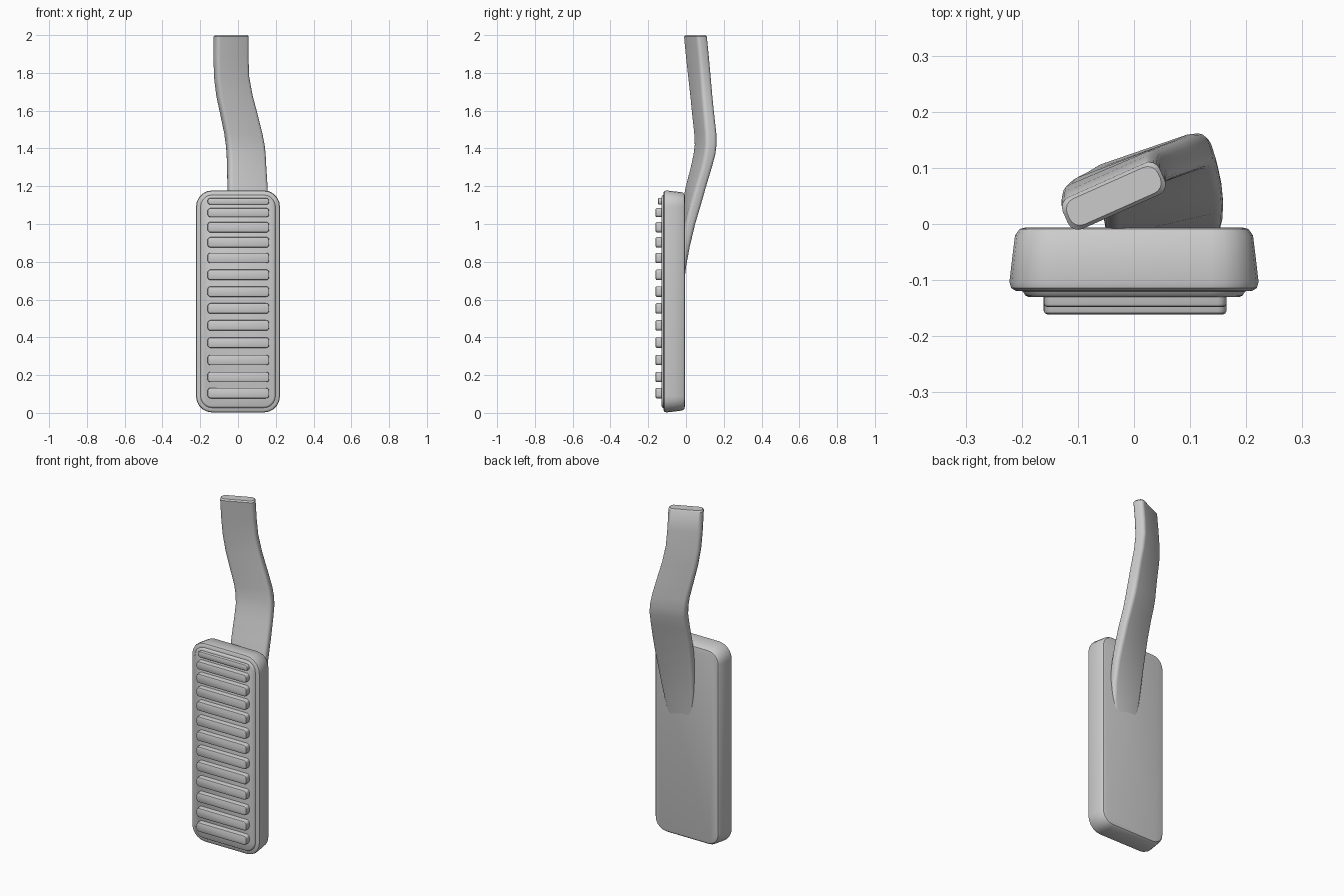
import bpy, bmesh, math
from mathutils import Vector, Matrix

if "Cube" in bpy.data.objects:
    bpy.data.objects.remove(bpy.data.objects["Cube"])


def rounded_rect(w, h, r, seg=5):
    """Outline of a rounded rectangle centred on the origin."""
    pts = []
    for i, (sx, sy) in enumerate([(1, 1), (-1, 1), (-1, -1), (1, -1)]):
        for k in range(seg + 1):
            a = math.pi / 2 * (i + k / seg)
            pts.append((sx * (w / 2 - r) + r * math.cos(a),
                        sy * (h / 2 - r) + r * math.sin(a)))
    return pts


def loft(name, rings, angle=35):
    """Skin a list of equal-length point rings and cap both ends."""
    bm = bmesh.new()
    loops = [[bm.verts.new(p) for p in ring] for ring in rings]
    n = len(loops[0])
    for a, b in zip(loops, loops[1:]):
        for i in range(n):
            bm.faces.new((a[i], a[(i + 1) % n], b[(i + 1) % n], b[i]))
    bm.faces.new(loops[0][::-1])
    bm.faces.new(loops[-1])
    bmesh.ops.recalc_face_normals(bm, faces=bm.faces)
    me = bpy.data.meshes.new(name)
    bm.to_mesh(me)
    bm.free()
    ob = bpy.data.objects.new(name, me)
    bpy.context.collection.objects.link(ob)
    bpy.ops.object.select_all(action='DESELECT')
    ob.select_set(True)
    bpy.context.view_layer.objects.active = ob
    bpy.ops.object.shade_smooth_by_angle(angle=math.radians(angle))
    return ob


def slab(name, cx, cz, w, h, r, layers):
    """Rounded slab facing -y; layers are (y, inset) pairs from back to front."""
    rings = []
    for y, d in layers:
        outline = rounded_rect(w - 2 * d, h - 2 * d, max(r - d, 0.004))
        rings.append([(cx + px, y, cz + pz) for px, pz in outline])
    return loft(name, rings)


# Pedal pad with soft edges and a stepped front
slab("pedal_pad", 0, 0.59, 0.444, 1.175, 0.085,
     [(-0.006, 0.03), (-0.009, 0.018), (-0.02, 0.010), (-0.06, 0.005),
      (-0.103, 0.0), (-0.114, 0.003), (-0.119, 0.011), (-0.120, 0.024),
      (-0.127, 0.028), (-0.130, 0.034)])

# Grip ribs across the front
rib_z = [0.105, 0.19, 0.28, 0.372, 0.463, 0.553, 0.642,
         0.731, 0.82, 0.903, 0.983, 1.06, 1.12]
for i, z in enumerate(rib_z):
    h = 0.036 if i == 12 else 0.048 if i == 11 else 0.055
    front = -0.148 if i == 12 else -0.161
    slab(f"grip_rib_{i + 1}", 0.002, z, 0.326, h, 0.016,
         [(-0.118, 0), (front + 0.006, 0), (front + 0.002, 0.002),
          (front, 0.006)])

# Bent flat arm: (z, centre x, centre y, width, thickness, twist degrees)
stations = [
    (0.70, 0.050, -0.034, 0.14, 0.05, 0),
    (0.78, 0.050, -0.026, 0.18, 0.05, 2),
    (0.88, 0.052, -0.012, 0.20, 0.05, 5),
    (1.00, 0.053, 0.008, 0.21, 0.055, 9),
    (1.10, 0.052, 0.029, 0.214, 0.06, 13),
    (1.20, 0.050, 0.053, 0.214, 0.06, 16),
    (1.30, 0.046, 0.081, 0.210, 0.06, 18),
    (1.37, 0.043, 0.098, 0.207, 0.065, 18),
    (1.42, 0.038, 0.104, 0.206, 0.065, 18),
    (1.48, 0.028, 0.102, 0.203, 0.065, 19),
    (1.58, 0.005, 0.091, 0.200, 0.063, 20),
    (1.68, -0.019, 0.081, 0.195, 0.062, 21),
    (1.78, -0.034, 0.071, 0.190, 0.062, 23),
    (1.88, -0.037, 0.061, 0.189, 0.062, 24),
    (1.992, -0.036, 0.050, 0.189, 0.062, 24),
    (2.00, -0.036, 0.050, 0.177, 0.050, 24),
]
arm_rings = []
for z, cx, cy, w, t, twist in stations:
    m = Matrix.Translation((cx, cy, z)) @ Matrix.Rotation(math.radians(twist), 4, 'Z')
    arm_rings.append([m @ Vector((px, py, 0))
                      for px, py in rounded_rect(w, t, 0.02, 4)])
loft("pedal_arm", arm_rings)
